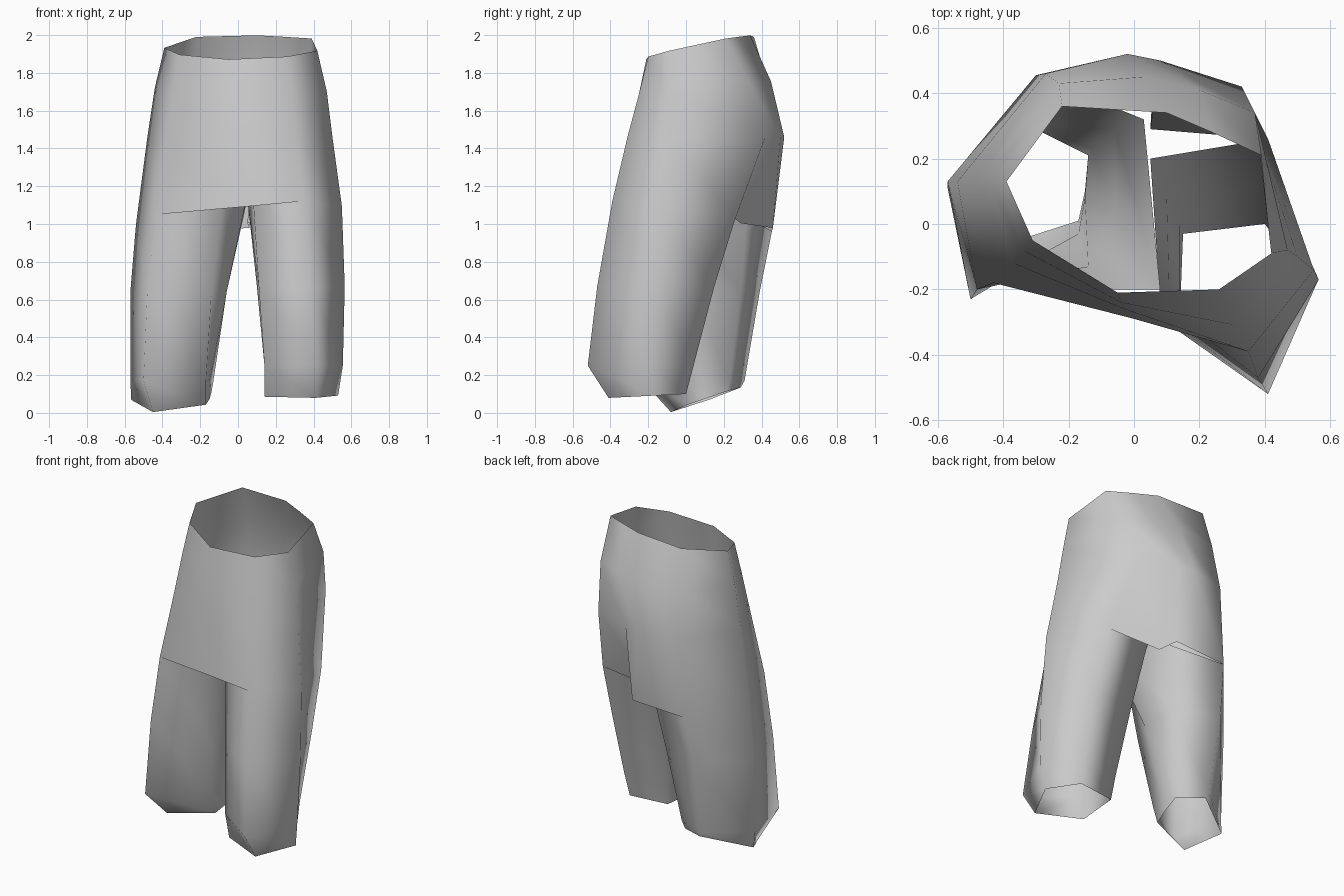
import bpy
import bmesh

default_cube = bpy.data.objects.get("Cube")
if default_cube:
    bpy.data.objects.remove(default_cube, do_unlink=True)


def make_material(name, colour):
    material = bpy.data.materials.new(name)
    material.use_nodes = True
    material.diffuse_color = colour
    shader = material.node_tree.nodes["Principled BSDF"]
    shader.inputs["Base Color"].default_value = colour
    return material


def add_ring(mesh, outline, height, tilt_x=0, tilt_y=0):
    """Add a ring of vertices lying on a tilted plane."""
    return [mesh.verts.new((x, y, height + tilt_x * x + tilt_y * y))
            for x, y in outline]


def loft(mesh, rings):
    """Join neighbouring rings into an open tube."""
    for upper, lower in zip(rings, rings[1:]):
        count = len(upper)
        for i in range(count):
            j = (i + 1) % count
            mesh.faces.new((upper[i], lower[i], lower[j], upper[j]))


mesh = bmesh.new()

# Torso tube, each ring runs counterclockwise from the front centre
waist = add_ring(mesh, [(-.05, -.21), (.26, -.2), (.42, -.09), (.39, .21),
                        (.24, .28), (.1, .34), (-.22, .36), (-.39, .13),
                        (-.31, -.05)], 1.92, .04, .22)
belly = add_ring(mesh, [(-.04, -.24), (.29, -.25), (.47, -.08), (.37, .34),
                        (.2, .41), (.03, .45), (-.23, .43), (-.44, .13),
                        (-.34, -.08)], 1.71, 0, .1)
hips = add_ring(mesh, [(-.03, -.26), (.31, -.31), (.5, -.1), (.33, .42),
                       (.08, .5), (-.02, .52), (-.27, .46), (-.48, .13),
                       (-.37, -.12)], 1.46)
# The hem folds inward behind the left leg
hem = add_ring(mesh, [(0, -.29), (.35, -.39), (.55, -.14), (.41, .26),
                      (.05, .29), (.06, .46), (-.3, .455), (-.54, .13),
                      (-.43, -.18)], 1.045, .05, -.15)
loft(mesh, [waist, belly, hips, hem])

# Left leg shares its outer edge with the torso, the inner edge hangs inside
left_inner = add_ring(mesh, [(.05, .2), (.08, -.24)], 1.13)
left_thigh = add_ring(mesh, [(.38, -.47), (.565, -.17), (.42, .15),
                             (.1, .09), (.11, -.29)], .67)
left_knee = add_ring(mesh, [(.41, -.52), (.555, -.19), (.41, .04),
                            (.14, 0), (.14, -.33)], .25)
left_cuff = add_ring(mesh, [(.41, -.41), (.53, -.17), (.4, 0),
                            (.15, -.03), (.14, -.29)], .1, 0, .05)
loft(mesh, [hem[1:4] + left_inner, left_thigh, left_knee, left_cuff])

# Right leg steps back, with the front of its cuff tucked under
right_inner = add_ring(mesh, [(-.06, -.2), (.08, -.2), (.03, .32)],
                       1.2, 0, -.5)
right_thigh = add_ring(mesh, [(-.33, .39), (-.57, .13), (-.48, -.2),
                              (-.14, -.13), (-.06, .03), (-.06, .29)], .64)
right_knee = add_ring(mesh, [(-.31, .31), (-.57, .11), (-.5, -.23),
                             (-.17, -.03), (-.15, .08), (-.13, .23)], .17)
right_cuff = add_ring(mesh, [(-.3, .29), (-.565, .12), (-.45, -.08),
                             (-.17, .01), (-.15, .1), (-.14, .21)],
                      .045, .03, .34)
loft(mesh, [hem[6:9] + right_inner, right_thigh, right_knee, right_cuff])

bmesh.ops.recalc_face_normals(mesh, faces=mesh.faces[:])
for face in mesh.faces:
    face.smooth = True

# One continuous cloth shell
data = bpy.data.meshes.new("trousers")
mesh.to_mesh(data)
mesh.free()
data.materials.append(make_material("plain grey cloth", (.6, .6, .6, 1)))
trousers = bpy.data.objects.new("trousers", data)
bpy.context.scene.collection.objects.link(trousers)
